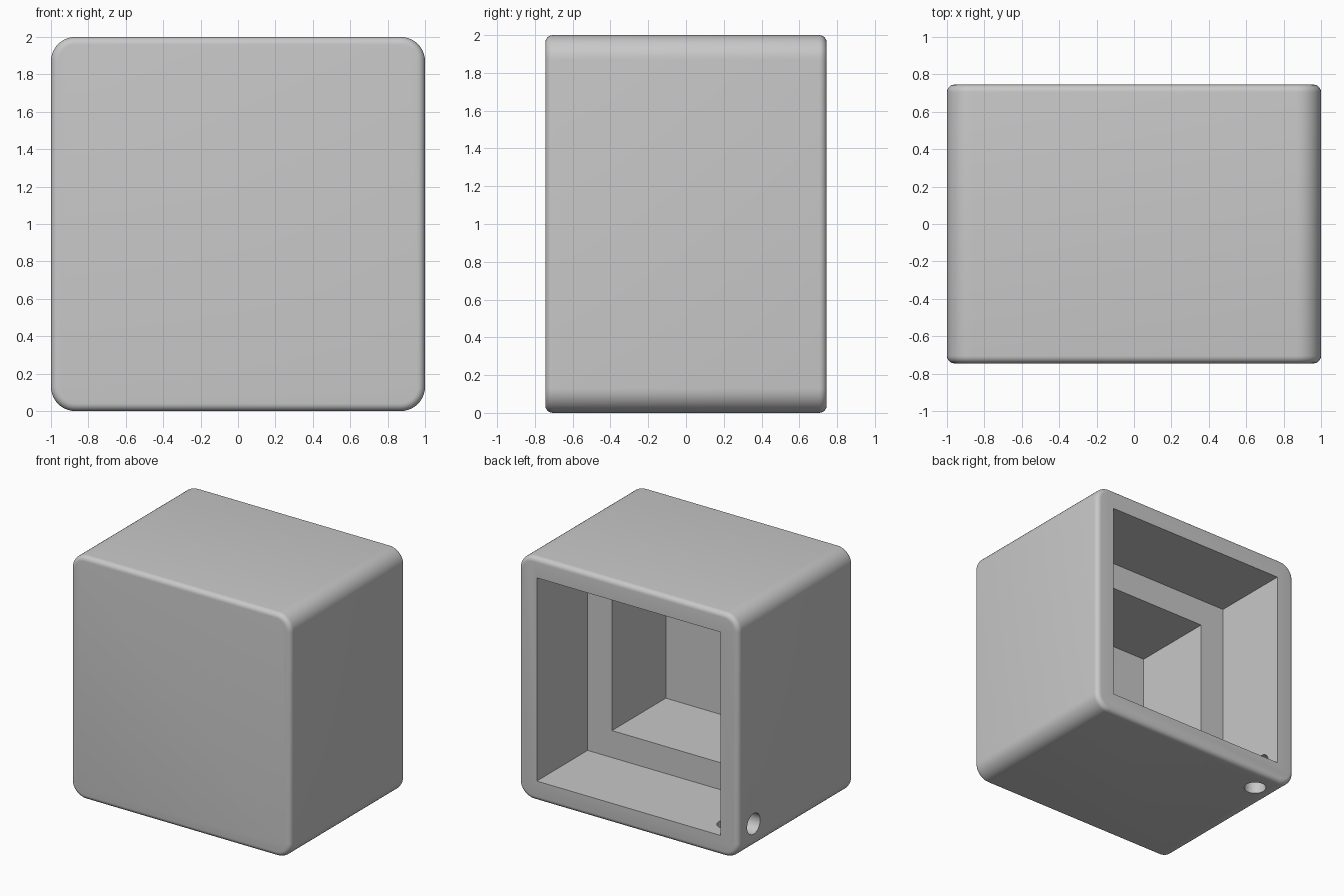
import bpy
import bmesh
from math import pi
from mathutils import Vector, Matrix

cube = bpy.data.objects.get("Cube")
if cube:
    bpy.data.objects.remove(cube, do_unlink=True)

HALF, HALF_DEPTH = 1.0, 0.745
CORNER_RADIUS, RIM_RADIUS = 0.13, 0.04

grey = bpy.data.materials.new("light grey")
grey.use_nodes = True
grey.diffuse_color = (0.58, 0.58, 0.58, 1)
grey.node_tree.nodes["Principled BSDF"].inputs["Base Color"].default_value = grey.diffuse_color


def finish(name, bm):
    mesh = bpy.data.meshes.new(name)
    bm.to_mesh(mesh)
    bm.free()
    mesh.materials.append(grey)
    obj = bpy.data.objects.new(name, mesh)
    bpy.context.collection.objects.link(obj)
    return obj


def box(half, y_min, y_max):
    """Square block centred on the housing axis."""
    bm = bmesh.new()
    bmesh.ops.create_cube(bm, size=1)
    bmesh.ops.scale(bm, vec=(2 * half, y_max - y_min, 2 * half), verts=bm.verts)
    bmesh.ops.translate(bm, vec=(0, (y_min + y_max) / 2, HALF), verts=bm.verts)
    return bm


def cylinder(centre, rotation):
    bm = bmesh.new()
    bmesh.ops.create_cone(bm, cap_ends=True, segments=32, radius1=0.085,
                          radius2=0.085, depth=0.5,
                          matrix=Matrix.Translation(centre) @ rotation)
    return bm


# Housing: long edges rounded wide, then the front and back rims rounded small
bm = box(HALF, -HALF_DEPTH, HALF_DEPTH)
long_edges = [e for e in bm.edges
              if abs(e.verts[0].co.y - e.verts[1].co.y) > 1]
bmesh.ops.bevel(bm, geom=long_edges, offset=CORNER_RADIUS, segments=10,
                profile=0.5, affect='EDGES')
rims = [e for e in bm.edges if abs(e.verts[0].co.y - e.verts[1].co.y) < 0.001]
bmesh.ops.bevel(bm, geom=rims, offset=RIM_RADIUS, segments=6,
                profile=0.5, affect='EDGES')
housing = finish("housing", bm)

# Stepped cavity open at the back, plus cable holes in the side and floor
cutters = [
    finish("rear_recess_cutter", box(0.835, 0.085, 1)),
    finish("inner_recess_cutter", box(0.613, -0.613, 0.5)),
    finish("side_hole_cutter",
           cylinder(Vector((-1.06, 0.55, 0.23)), Matrix.Rotation(pi / 2, 4, 'Y'))),
    finish("floor_hole_cutter",
           cylinder(Vector((-0.77, 0.55, -0.06)), Matrix.Identity(4))),
]
bpy.context.view_layer.objects.active = housing
housing.select_set(True)
for cutter in cutters:
    mod = housing.modifiers.new(cutter.name, 'BOOLEAN')
    mod.operation = 'DIFFERENCE'
    mod.solver = 'EXACT'
    mod.object = cutter
    bpy.ops.object.modifier_apply(modifier=mod.name)
    bpy.data.objects.remove(cutter, do_unlink=True)

bpy.ops.object.shade_smooth_by_angle(angle=pi / 6)
